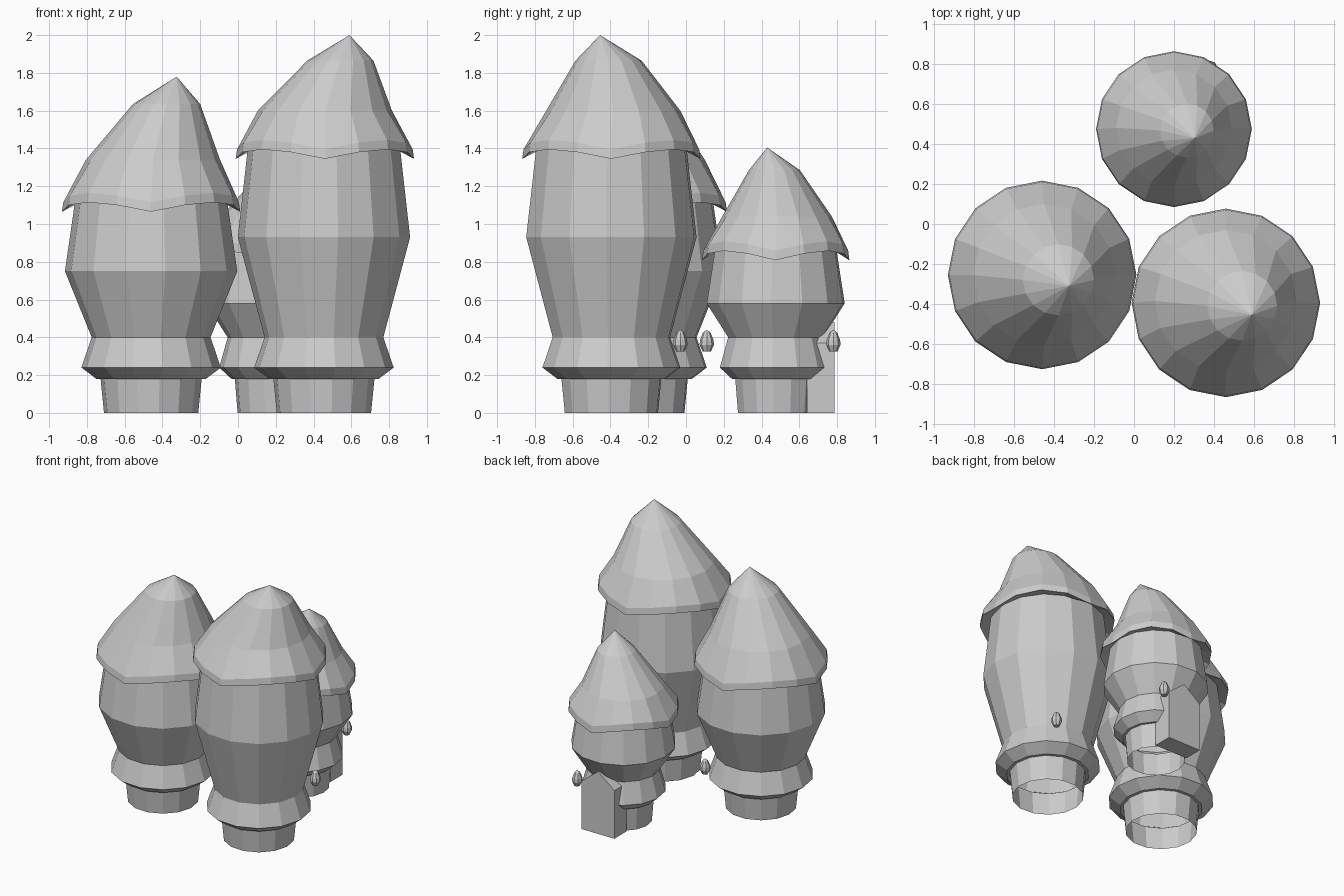
import bpy, bmesh
from math import cos, sin, pi, radians

cube = bpy.data.objects.get("Cube")
if cube:
    bpy.data.objects.remove(cube, do_unlink=True)

stone = bpy.data.materials.new("plain grey")
stone.use_nodes = True
GREY = (0.6, 0.6, 0.6, 1)
stone.diffuse_color = GREY
stone.node_tree.nodes["Principled BSDF"].inputs["Base Color"].default_value = GREY


def finish(name, bm):
    bmesh.ops.recalc_face_normals(bm, faces=bm.faces)
    mesh = bpy.data.meshes.new(name)
    bm.to_mesh(mesh)
    bm.free()
    mesh.materials.append(stone)
    obj = bpy.data.objects.new(name, mesh)
    bpy.context.collection.objects.link(obj)
    return obj


def bridge(bm, low, high):
    n = len(low)
    for i in range(n):
        j = (i + 1) % n
        bm.faces.new((low[i], low[j], high[j], high[i]))


def ring(bm, x, y, z, r, sides, turn=0, wave=0):
    """Ring of vertices; wave lifts it between four low corners."""
    verts = []
    for i in range(sides):
        a = turn + 2 * pi * i / sides
        lift = wave * abs(sin(2 * a))
        verts.append(bm.verts.new((x + r * cos(a), y + r * sin(a), z + lift)))
    return verts


def lathe(name, x, y, profile, sides, turn=0):
    """Turned shape with open ends; profile is (radius, height)."""
    bm = bmesh.new()
    rings = [ring(bm, x, y, z, r, sides, turn) for r, z in profile]
    for low, high in zip(rings, rings[1:]):
        bridge(bm, low, high)
    return finish(name, bm)


def roof(name, x, y, eave, r, rings, tip):
    """Leaning pointed roof with a wavy thick eave."""
    bm = bmesh.new()
    loops = [ring(bm, x, y, eave + 0.06, r * 0.82, 16),
             ring(bm, x, y, eave, r, 16, wave=0.05),
             ring(bm, x, y, eave + 0.05, r * 0.985, 16, wave=0.05)]
    loops += [ring(bm, cx, cy, z, cr, 16) for cx, cy, z, cr in rings]
    for low, high in zip(loops, loops[1:]):
        bridge(bm, low, high)
    apex = bm.verts.new(tip)
    top = loops[-1]
    for i in range(16):
        bm.faces.new((top[i], top[(i + 1) % 16], apex))
    return finish(name, bm)


def tower(name, x, y, scale, belly, top):
    """Foot, flared skirt and barrel body as one turned shell."""
    shape = [(0.25, 0), (0.268, 0.18), (0.29, 0.18), (0.37, 0.24),
             (0.315, 0.4), (0.457, belly), (0.405, top), (0.4, top + 0.03)]
    lathe(name, x, y, [(r * scale, z) for r, z in shape], 14, radians(-3.4))


# Tower bodies
tower("tall_tower_body", 0.455, -0.395, 1, 0.93, 1.39)
tower("middle_tower_body", -0.46, -0.255, 1, 0.75, 1.11)
tower("small_tower_body", 0.2, 0.475, 0.81, 0.58, 0.85)

# Roofs
roof("tall_tower_roof", 0.46, -0.395, 1.345, 0.472,
     [(0.46, -0.385, 1.6, 0.355), (0.542, -0.41, 1.865, 0.175)],
     (0.59, -0.455, 2.0))
roof("middle_tower_roof", -0.46, -0.255, 1.065, 0.472,
     [(-0.45, -0.255, 1.34, 0.355), (-0.378, -0.28, 1.635, 0.178)],
     (-0.325, -0.31, 1.78))
roof("small_tower_roof", 0.2, 0.475, 0.808, 0.39,
     [(0.2, 0.482, 1.04, 0.29), (0.265, 0.468, 1.285, 0.135)],
     (0.305, 0.43, 1.405))

# Doorway porch with a pointed top
bm = bmesh.new()
outline = [(0.06, 0), (0.34, 0), (0.34, 0.37), (0.2, 0.48), (0.06, 0.37)]
back = [bm.verts.new((x, 0.64, z)) for x, z in outline]
front = [bm.verts.new((x, 0.785, z)) for x, z in outline]
bm.faces.new(back)
bm.faces.new(front)
bridge(bm, back, front)
finish("porch", bm)

# Hanging lanterns
lantern = [(0.001, 0.325), (0.022, 0.325), (0.038, 0.36), (0.036, 0.385),
           (0.02, 0.425), (0.001, 0.44)]
for name, x, y in (("tall_lantern", 0.68, -0.03),
                   ("middle_lantern", -0.24, 0.11),
                   ("small_lantern", 0.38, 0.78)):
    lathe(name, x, y, lantern, 8)
